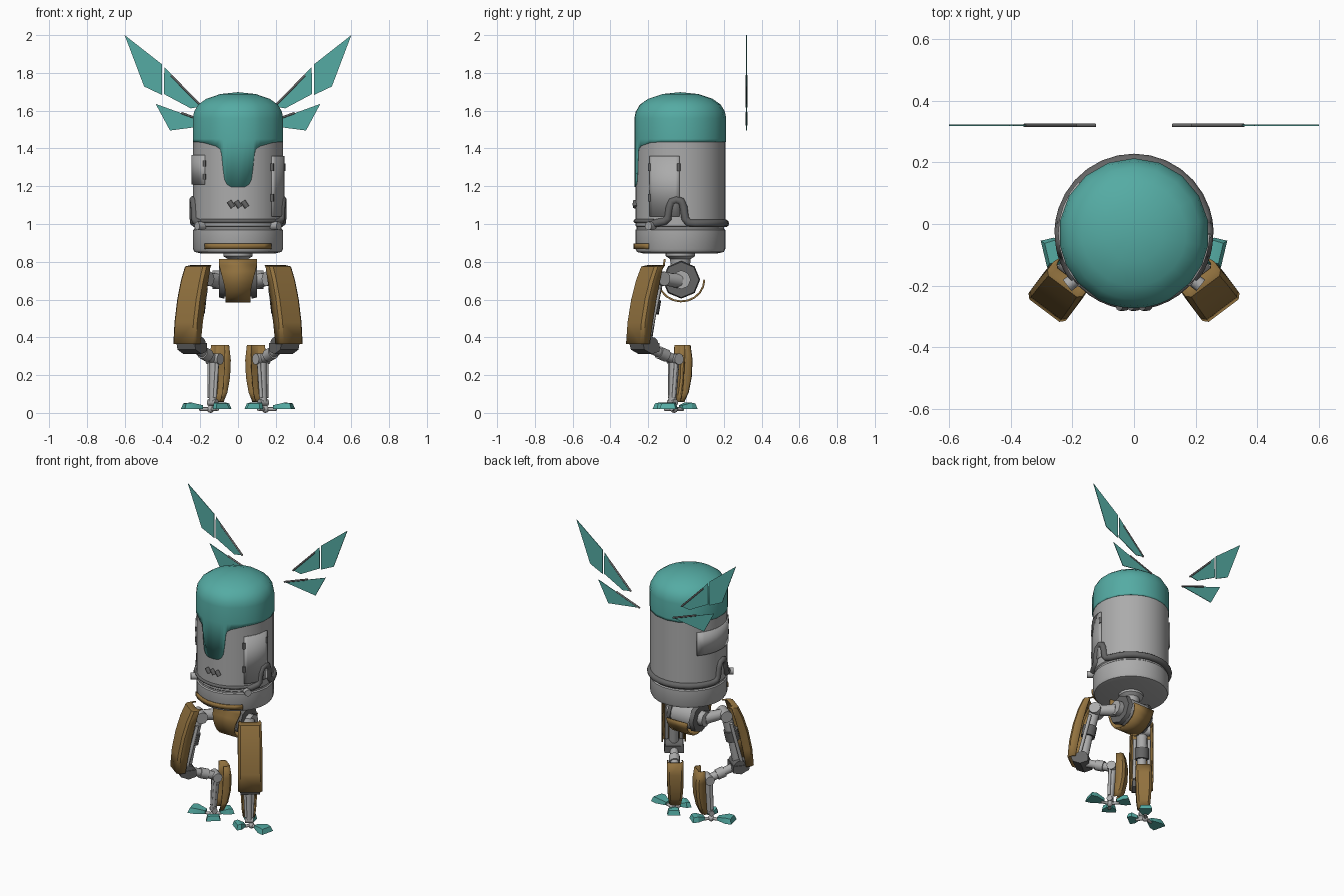
import bpy, bmesh
from math import sin, cos, radians, pi
from mathutils import Vector

if "Cube" in bpy.data.objects:
    bpy.data.objects.remove(bpy.data.objects["Cube"])

def material(name, rgb):
    m = bpy.data.materials.new(name)
    m.use_nodes = True
    m.diffuse_color = (*rgb, 1)
    m.node_tree.nodes["Principled BSDF"].inputs["Base Color"].default_value = (*rgb, 1)
    return m

TEAL = material("teal paint", (0.09, 0.41, 0.37))
BROWN = material("ochre armour", (0.29, 0.17, 0.05))
GREY = material("light grey metal", (0.41, 0.41, 0.41))
DARK = material("dark grey metal", (0.13, 0.13, 0.13))
CY = -0.03      # y of the body axis
SIDES = (("left", 1), ("right", -1))

def finish(name, bm, mat, thick=0, offset=0, angle=35):
    bmesh.ops.remove_doubles(bm, verts=bm.verts, dist=0.0002)
    bmesh.ops.recalc_face_normals(bm, faces=bm.faces)
    me = bpy.data.meshes.new(name)
    bm.to_mesh(me)
    bm.free()
    me.materials.append(mat)
    me.shade_smooth()
    me.set_sharp_from_angle(angle=radians(angle))
    ob = bpy.data.objects.new(name, me)
    bpy.context.collection.objects.link(ob)
    if thick:
        mod = ob.modifiers.new("thickness", 'SOLIDIFY')
        mod.thickness, mod.offset = thick, offset
    return ob

def grid(name, rows, mat, closed=False, **kw):
    """Skin a list of equally long point rows."""
    bm = bmesh.new()
    vs = [[bm.verts.new(p) for p in row] for row in rows]
    n = len(rows[0])
    for a, b in zip(vs, vs[1:]):
        for i in range(n if closed else n - 1):
            j = (i + 1) % n
            bm.faces.new((a[i], a[j], b[j], b[i]))
    return finish(name, bm, mat, **kw)

def around(phi, r, z):
    """Point on the body; phi in degrees, 0 at the front, +90 at +x."""
    return (r * sin(radians(phi)), CY - r * cos(radians(phi)), z)

def lathe(name, profile, mat, seg=32):
    return grid(name, [[around(360 * i / seg, r, z) for i in range(seg)] for r, z in profile], mat, closed=True)

def rod(name, a, b, r1, mat, r2=None, seg=12):
    a, b = Vector(a), Vector(b)
    bm = bmesh.new()
    bmesh.ops.create_cone(bm, cap_ends=True, segments=seg, radius1=r1, radius2=r2 or r1, depth=(b - a).length)
    q = (b - a).to_track_quat('Z', 'Y')
    for v in bm.verts:
        v.co = q @ v.co + (a + b) / 2
    return finish(name, bm, mat, angle=50)

def ball(name, c, r, mat):
    bm = bmesh.new()
    bmesh.ops.create_uvsphere(bm, u_segments=14, v_segments=8, radius=r)
    bmesh.ops.translate(bm, verts=bm.verts, vec=c)
    return finish(name, bm, mat, angle=60)

def solid(name, points, mat):
    bm = bmesh.new()
    bmesh.ops.convex_hull(bm, input=[bm.verts.new(p) for p in points])
    return finish(name, bm, mat, angle=20)

def body_plate(name, p0, p1, z0, z1, mat, r=0.24, thick=0.012, n=8):
    cols = [p0 + (p1 - p0) * i / n for i in range(n + 1)]
    return grid(name, [[around(p, r, z) for p in cols] for z in (z0, z1)], mat, thick=thick)

def tube(name, pts, r, mat):
    cu = bpy.data.curves.new(name, 'CURVE')
    cu.dimensions, cu.bevel_depth, cu.bevel_resolution, cu.use_fill_caps = '3D', r, 3, True
    sp = cu.splines.new('POLY')
    sp.points.add(len(pts) - 1)
    for q, p in zip(sp.points, pts):
        q.co = (*p, 1)
    cu.materials.append(mat)
    ob = bpy.data.objects.new(name, cu)
    bpy.context.collection.objects.link(ob)

# Body shell and neck
lathe("body", [(0, .845), (.2, .845), (.23, .852), (.238, .868), (.238, .968), (.231, .974), (.231, .984),
               (.238, .99), (.238, 1.46), (0, 1.5)], GREY)
lathe("neck", [(0, .77), (.05, .77), (.055, .815), (.078, .83), (.078, .85), (0, .85)], GREY, 16)

# Domed cap with a visor tongue at the front
EDGE = [(0, 1.195), (9, 1.197), (14, 1.21), (17, 1.235), (19, 1.29), (21, 1.37), (23, 1.397), (29, 1.412),
        (48, 1.43), (65, 1.435)] + [(a, 1.435) for a in range(80, 181, 20)]
rim = [(-a, z) for a, z in EDGE[:0:-1]] + EDGE
dome = [(.243, 1.45), (.243, 1.56), (.236, 1.595), (.214, 1.632), (.17, 1.663), (.095, 1.688), (0, 1.698)]
grid("cap", [[around(a, .243, z) for a, z in rim]] + [[around(a, r, z) for a, _ in rim] for r, z in dome],
     TEAL, thick=.008, offset=-1)

# Hatches, chin strip and vents
body_plate("left_hatch", 1 + 47, 89, 1.04, 1.36, GREY)
body_plate("right_hatch", -47, -133, 1.21, 1.365, GREY)
body_plate("chin_strip", -46, 46, .868, .898, BROWN, r=.241)
for phi, z in ((48, 1.3), (48, 1.14), (88, 1.3)):
    rod("hatch_hinge", around(phi, .243, z - .02), around(phi, .243, z + .02), .009, DARK, seg=8)
for z in (1.25, 1.32):
    rod("right_hatch_hinge", around(-47, .243, z - .015), around(-47, .243, z + .015), .008, DARK, seg=8)
for x in (-.037, 0, .037):
    tube("vent", [(x - .01, CY - .237, 1.12), (x, CY - .239, 1.105), (x + .01, CY - .237, 1.09)], .014, DARK)

# Pipe round the back with a raised loop at each side
loop = [(53, 1.0), (62, 1.008), (70, 1.015), (74, 1.03), (76, 1.09), (79, 1.12), (85, 1.128),
        (91, 1.12), (94, 1.09), (96, 1.03), (100, 1.008), (108, 1.003)] + [(a, 1.003) for a in range(120, 181, 12)]
tube("body_pipe", [around(a, .237, z) for a, z in loop + [(360 - a, z) for a, z in loop[-2::-1]]], .021, DARK)
tube("front_pipe", [around(a, .237, 1.015) for a in range(-54, 55, 9)], .011, DARK)
for side, s in SIDES:
    rod(side + "_pipe_bolt", around(s * 52, .225, .99), around(s * 52, .275, .99), .023, GREY, seg=8)

# Pelvis with curved armour
HIP = Vector((0, -.025, .705))
rod("pelvis", HIP - Vector((.09, 0, 0)), HIP + Vector((.09, 0, 0)), .088, GREY, seg=16)
rows = []
for i in range(13):
    a = radians(140 + 220 * i / 12)
    w = .067 + .033 * max(0, sin(a) * .9 + .4)
    rows.append([(x, HIP.y + .122 * cos(a), HIP.z + .115 * sin(a)) for x in (-w, w)])
rows.insert(0, [(x, -.112, .815) for x in (-.1, .1)])
grid("pelvis_armour", rows, BROWN, thick=.01)
for side, s in SIDES:
    at = lambda x: HIP + Vector((s * x, 0, 0))
    rod(side + "_hip_disc", at(.072), at(.1), .1, DARK, r2=.094, seg=8)
    rod(side + "_hip_hub", at(.09), at(.135), .05, GREY, seg=8)

# Legs: r runs outward from the hip, t across the leg
THIGH = [(.165, .778, .03, .06), (.2, .772, .045, .068), (.232, .7, .055, .07), (.263, .6, .06, .071),
         (.287, .48, .06, .071), (.297, .365, .05, .071)]
SHIN = [(-.05, .36, .04, .045), (-.062, .28, .055, .047), (-.058, .19, .055, .045), (-.042, .11, .045, .04),
        (-.02, .06, .03, .032)]

def channel(name, P, profile, way, mat):
    rows = []
    for r, z, f, w in profile:
        sec = [(-w, f), (-w, .012), (-w + .012, 0), (w - .012, 0), (w, .012), (w, f)]
        rows.append([P(r - way * d, t, z) for t, d in sec])
    return grid(name, rows, mat, thick=.009)

for side, s in SIDES:
    P = lambda r, t, z: Vector((s * (.11 + .6 * r + .8 * t), -.04 - .8 * r + .6 * t, z))

    def link(part, a, b, r, mat=GREY, **kw):
        rod(f"{side}_{part}", P(*a), P(*b), r, mat, **kw)

    channel(side + "_thigh_armour", P, THIGH, 1, BROWN)
    channel(side + "_shin_armour", P, SHIN, -1, BROWN)
    link("hip_arm", (0, 0, .7), (.14, 0, .715), .04, r2=.03)
    link("hip_joint", (.13, -.05, .71), (.13, .05, .71), .038)
    link("upper_thigh", (.14, 0, .71), (.175, 0, .57), .034)
    link("thigh_collar", (.17, 0, .6), (.185, 0, .53), .045, DARK)
    link("lower_thigh", (.18, 0, .55), (.215, 0, .37), .03)
    for t in (-.045, .045):
        link("thigh_piston", (.16, t, .66), (.225, t, .4), .011)
        link("shin_piston", (.035, t * .6, .28), (.045, t * .4, .08), .01)
    link("knee", (.215, -.055, .36), (.215, .055, .36), .042, DARK, seg=14)
    solid(side + "_knee_cap", [P(r, t, z) for t in (-.06, .06)
                               for r, z in ((.28, .37), (.27, .335), (.22, .312), (.17, .325), (.17, .37))], DARK)
    link("knee_link", (.2, 0, .345), (.03, 0, .285), .026)
    link("knee_link_collar", (.13, 0, .32), (.08, 0, .303), .034)
    link("shin_joint", (.025, -.04, .285), (.025, .04, .285), .03)
    link("shin", (.025, 0, .29), (.04, 0, .06), .027, r2=.02)
    link("ankle", (.04, -.026, .055), (.04, .026, .055), .018)

    # Foot: ball and three wedge toes
    c = Vector((s * .145, -.063, .02))
    ball(side + "_foot_ball", c, .02, GREY)
    for part, x, y, w in (("outer_toe", .292, -.098, .045), ("inner_toe", .08, -.15, .045), ("heel", .065, .037, .04)):
        end = Vector((s * x, y, .02))
        d = (end - c).normalized()
        n = Vector((-d.y, d.x, 0))
        near, mid = c + d * .045, c.lerp(end, .72)
        up = Vector((0, 0, .034))
        solid(f"{side}_{part}", [p + n * k * e + u for k in (-1, 1) for p, e, u in (
            (near, .018, up * 0), (near, .016, up * .6), (mid, w * .8, up), (end, w, up * .0),
            (mid, w, up * 0), (c.lerp(end, .93), w * .75, up * .9))], TEAL)
        rod(f"{side}_{part}_pin", c, c + d * .06, .01, GREY, seg=8)

# Floating wing blades with spars
BLADES = {"wing_tip": [(.6, 2), (.402, 1.845), (.402, 1.683), (.497, 1.728)],
          "wing_root": [(.195, 1.622), (.39, 1.832), (.392, 1.688), (.25, 1.612)],
          "lower_wing": [(.13, 1.525), (.436, 1.636), (.36, 1.495), (.243, 1.513)]}
SPARS = {"upper_spar": ((.19, 1.62), (.355, 1.787)), "lower_spar": ((.125, 1.525), (.3, 1.588))}
for side, s in SIDES:
    for part, pts in BLADES.items():
        solid(f"{side}_{part}", [(s * x, y, z) for x, z in pts for y in (.318, .322)], TEAL)
    for part, ends in SPARS.items():
        tube(f"{side}_{part}", [(s * x, .32, z) for x, z in ends], .006, DARK)
